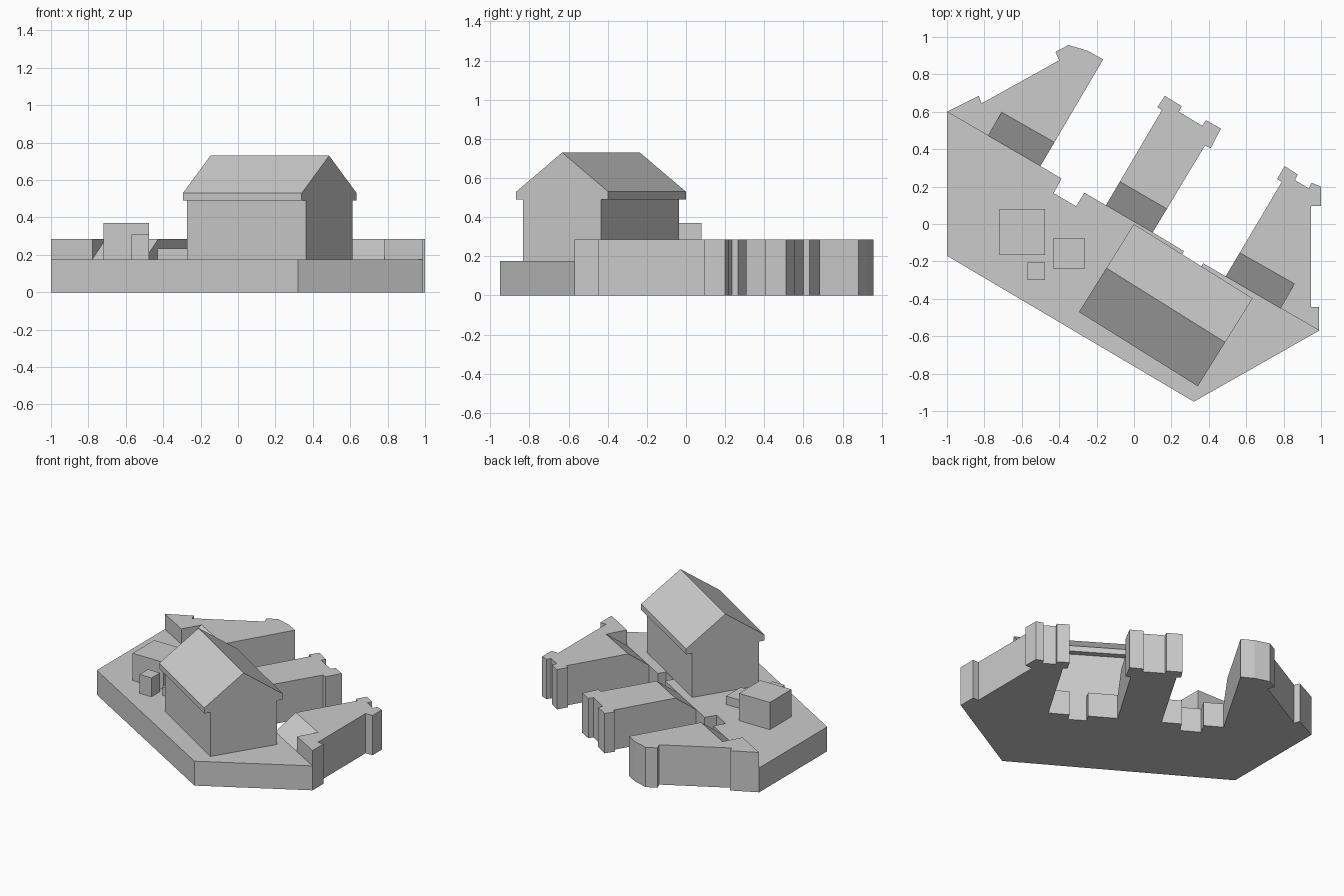
import bpy, bmesh
from mathutils import Vector

if "Cube" in bpy.data.objects:
    bpy.data.objects.remove(bpy.data.objects["Cube"])

DECK, TOP = 0.175, 0.285


def extrude(name, ring, vec):
    """Solid made by sweeping a closed 3D ring along a vector."""
    bm = bmesh.new()
    a = [bm.verts.new(p) for p in ring]
    b = [bm.verts.new(Vector(p) + Vector(vec)) for p in ring]
    bm.faces.new(a)
    bm.faces.new(b)
    n = len(ring)
    for i in range(n):
        j = (i + 1) % n
        bm.faces.new((a[i], a[j], b[j], b[i]))
    bmesh.ops.recalc_face_normals(bm, faces=bm.faces)
    me = bpy.data.meshes.new(name)
    bm.to_mesh(me)
    bm.free()
    ob = bpy.data.objects.new(name, me)
    bpy.context.collection.objects.link(ob)
    return ob


def prism(name, outline, z0, z1):
    return extrude(name, [(x, y, z0) for x, y in outline], (0, 0, z1 - z0))


def cut_ramp(wing, a, b, ext_a, ext_b):
    """Slope the wing's front top edge from deck level up to the roof between a and b."""
    a, b = Vector((*a, 0)), Vector((*b, 0))
    u = (b - a).normalized()
    v = Vector((-u.y, u.x, 0))
    a, b = a - u * ext_a, b + u * ext_b
    s = (TOP - DECK) / 0.147
    profile = [(-0.03, DECK - 0.03 * s), (0.19, DECK + 0.19 * s), (-0.03, DECK + 0.19 * s)]
    cutter = extrude("ramp_cutter", [a + v * d + Vector((0, 0, z)) for d, z in profile], b - a)
    cutter.hide_render = True
    mod = wing.modifiers.new("ramp", 'BOOLEAN')
    mod.operation, mod.solver, mod.object = 'DIFFERENCE', 'EXACT', cutter
    bpy.context.view_layer.objects.active = wing
    bpy.ops.object.modifier_apply(modifier=mod.name)
    bpy.data.objects.remove(cutter)


# Low deck with two notches in its back edge
prism("deck", [(-1, 0.6), (-1, -0.17), (0.32, -0.95), (0.99, -0.57), (0.49, -0.28),
               (0.37, -0.21), (0.34, -0.262), (0.237, -0.197), (0.267, -0.145),
               (0.10, -0.045), (-0.15, 0.10), (-0.265, 0.167), (-0.31, 0.095),
               (-0.43, 0.165), (-0.387, 0.243), (-0.5, 0.31)], 0, DECK)

# Three wings reaching backwards, each with a ramp up from the deck
left = prism("left_wing", [(-1, 0.6), (-0.83, 0.685), (-0.815, 0.645), (-0.40, 0.875),
                           (-0.42, 0.92), (-0.35, 0.957), (-0.245, 0.925),
                           (-0.165, 0.88), (-0.5, 0.31)], 0, TOP)
cut_ramp(left, (-0.78, 0.47), (-0.5, 0.31), 0, 0.1)

middle = prism("middle_wing", [(-0.15, 0.10), (0.15, 0.61), (0.125, 0.625), (0.165, 0.685),
                               (0.255, 0.63), (0.24, 0.60), (0.365, 0.525), (0.385, 0.555),
                               (0.465, 0.51), (0.41, 0.405), (0.38, 0.42),
                               (0.10, -0.045)], 0, TOP)
cut_ramp(middle, (-0.15, 0.10), (0.10, -0.045), 0.1, 0.1)

right = prism("right_wing", [(0.49, -0.28), (0.79, 0.225), (0.765, 0.24), (0.805, 0.31),
                             (0.875, 0.265), (0.86, 0.235), (0.935, 0.19), (0.95, 0.22),
                             (1.0, 0.2), (1.0, 0.095), (0.945, 0.095), (0.945, -0.445),
                             (0.99, -0.445), (0.99, -0.57)], 0, TOP)
cut_ramp(right, (0.49, -0.28), (0.785, -0.447), 0.1, 0)

# Gabled hall: one profile with eaves, swept along the ridge
u = Vector((0.635, -0.397, 0))
v = Vector((-u.y, u.x, 0)).normalized()
start = Vector((0.17, -0.434, 0)) - u / 2
half = [(0.235, DECK), (0.235, 0.49), (0.277, 0.49), (0.277, 0.53)]
profile = half + [(0, 0.73)] + [(-d, z) for d, z in reversed(half)]
extrude("hall", [start + v * d + Vector((0, 0, z)) for d, z in profile], u)

# Small boxes standing on the deck
for name, x0, x1, y0, y1, h in [("large_box", -0.72, -0.475, -0.165, 0.08, 0.37),
                                ("low_box", -0.43, -0.265, -0.24, -0.075, 0.235),
                                ("small_box", -0.57, -0.475, -0.30, -0.205, 0.31)]:
    prism(name, [(x0, y0), (x1, y0), (x1, y1), (x0, y1)], DECK, h)
